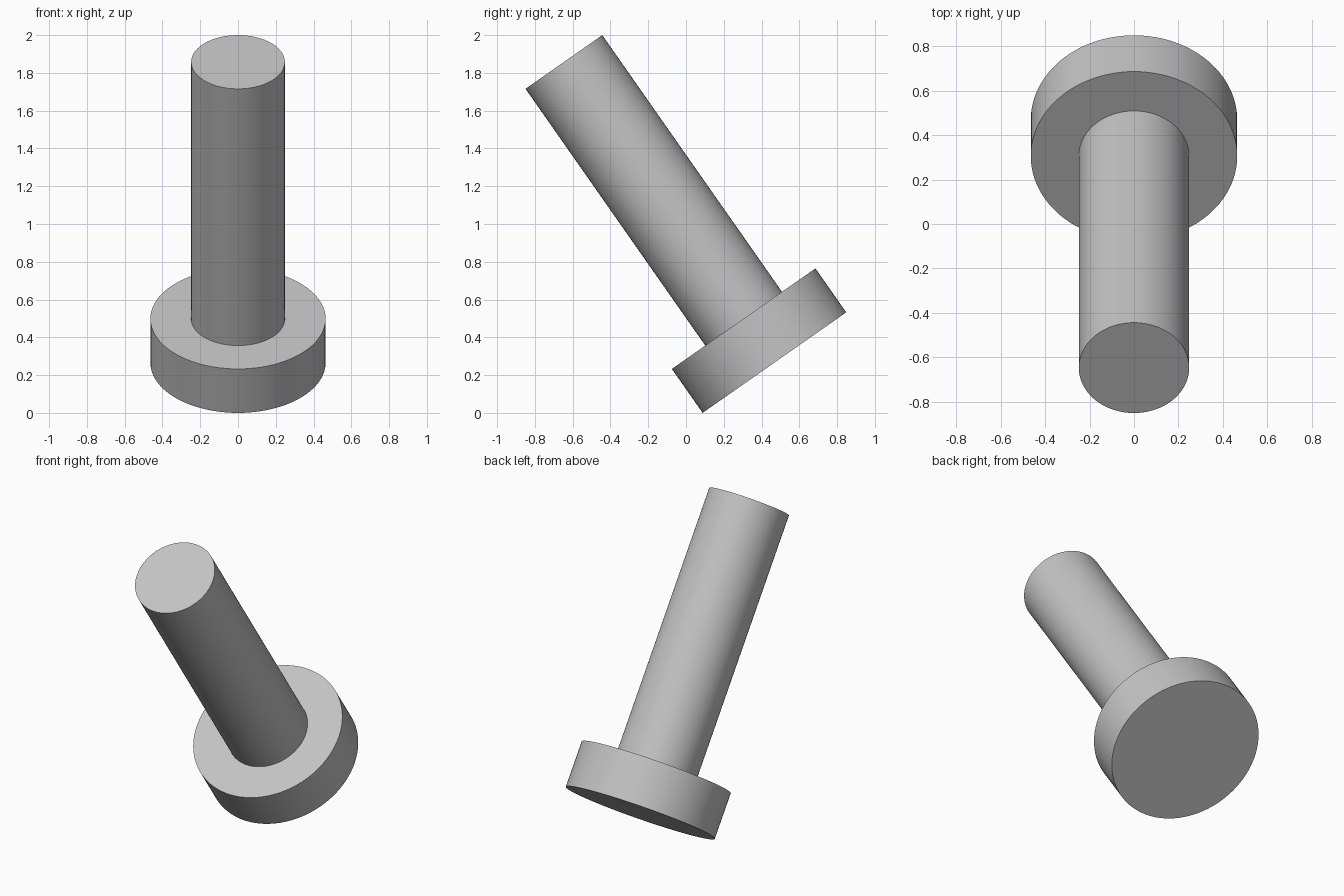
import bpy
import math
from mathutils import Matrix, Vector

cube = bpy.data.objects.get("Cube")
if cube:
    bpy.data.objects.remove(cube, do_unlink=True)

TILT = math.radians(35)
HEAD_RADIUS, HEAD_HEIGHT = 0.464, 0.284
SHAFT_RADIUS, TOTAL_LENGTH = 0.248, 1.943

# Centre of the head's outer face; its lowest rim point touches the ground
BASE = Vector((0, 0.468, HEAD_RADIUS * math.sin(TILT)))
ROTATION = Matrix.Rotation(TILT, 4, 'X')

# Plain grey metal
grey = bpy.data.materials.new("grey metal")
grey.use_nodes = True
colour = (0.55, 0.55, 0.55, 1)
grey.diffuse_color = colour
grey.node_tree.nodes["Principled BSDF"].inputs["Base Color"].default_value = colour


def tilted_cylinder(name, radius, start, end):
    """Cylinder along the tilted axis, between two distances from the base."""
    centre = BASE + ROTATION @ Vector((0, 0, (start + end) / 2))
    bpy.ops.mesh.primitive_cylinder_add(
        vertices=96, radius=radius, depth=end - start,
        location=centre, rotation=(TILT, 0, 0))
    obj = bpy.context.object
    obj.name = name
    obj.data.materials.append(grey)
    bpy.ops.object.shade_smooth_by_angle(angle=math.radians(30))
    return obj


# Wide head and the shaft rising from it
tilted_cylinder("head", HEAD_RADIUS, 0, HEAD_HEIGHT)
tilted_cylinder("shaft", SHAFT_RADIUS, HEAD_HEIGHT - 0.02, TOTAL_LENGTH)
